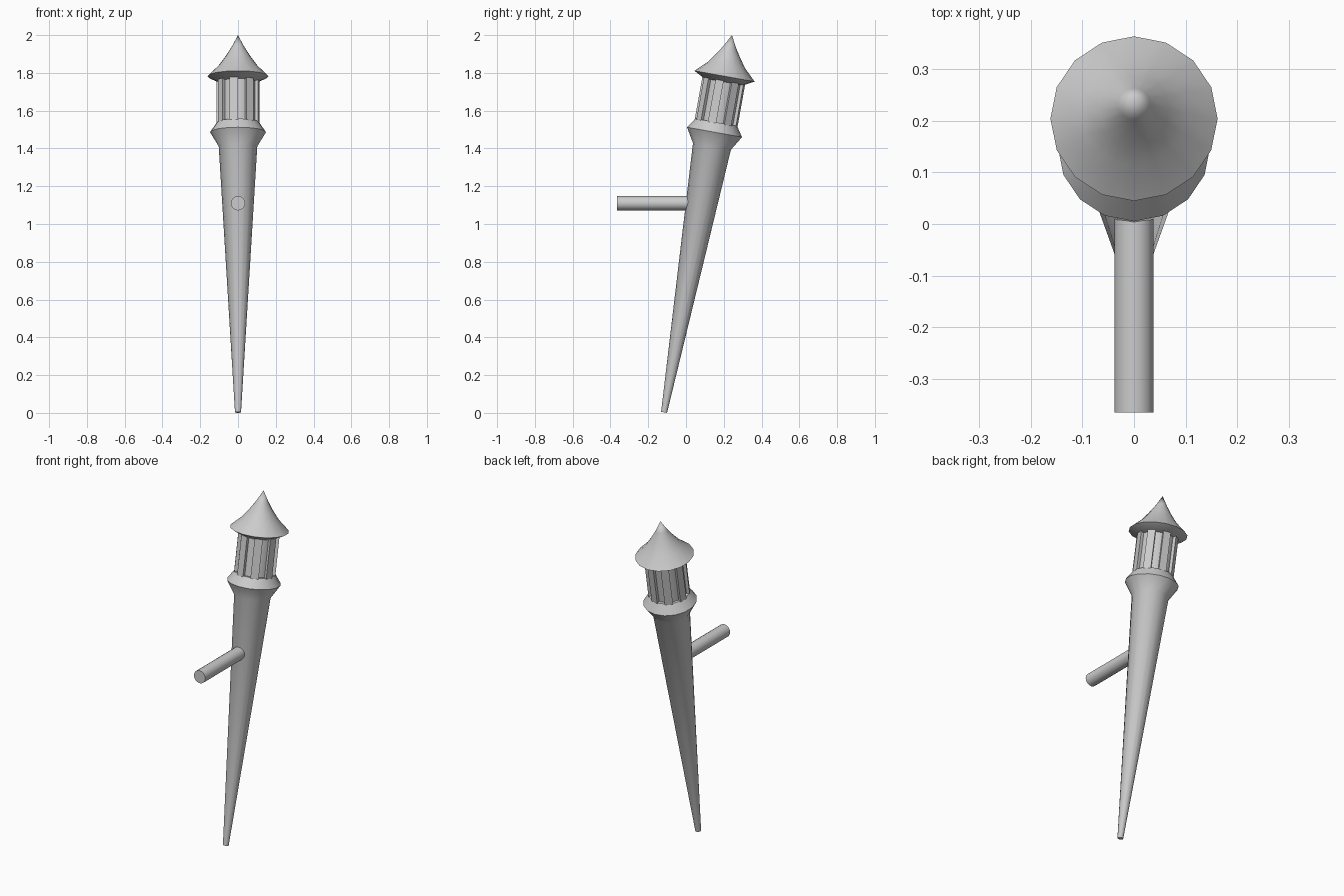
import bpy, math
from mathutils import Matrix

if "Cube" in bpy.data.objects:
    bpy.data.objects.remove(bpy.data.objects["Cube"])

SIDES = 16
# leaning axis of the torch: base point and tilt towards +y
LEAN = Matrix.Translation((0, -0.116, 0.003)) @ Matrix.Rotation(-math.radians(10.2), 4, 'X')


def finish(name, verts, faces, matrix, smooth=True):
    mesh = bpy.data.meshes.new(name)
    mesh.from_pydata(verts, [], faces)
    mesh.transform(matrix)
    mesh.validate()
    mesh.update()
    obj = bpy.data.objects.new(name, mesh)
    bpy.context.collection.objects.link(obj)
    if smooth:
        bpy.ops.object.select_all(action='DESELECT')
        obj.select_set(True)
        bpy.context.view_layer.objects.active = obj
        bpy.ops.object.shade_smooth_by_angle(angle=math.radians(35))
    return obj


def polar(r, i, z):
    a = 2 * math.pi * i / SIDES
    return (r * math.sin(a), -r * math.cos(a), z)


def lathe(name, profile, matrix=LEAN, tip=None):
    """Revolve (radius, height) points, capped at both ends or drawn to a tip."""
    n = SIDES
    verts = [polar(r, i, z) for r, z in profile for i in range(n)]
    faces = [tuple(reversed(range(n)))]
    for k in range(len(profile) - 1):
        for i in range(n):
            j = (i + 1) % n
            faces.append((k*n + i, k*n + j, k*n + n + j, k*n + n + i))
    top = (len(profile) - 1) * n
    if tip is None:
        faces.append(tuple(range(top, top + n)))
    else:
        verts.append((0, 0, tip))
        faces += [(top + i, top + (i + 1) % n, len(verts) - 1) for i in range(n)]
    return finish(name, verts, faces, matrix)


# tapered shaft with flared collar
lathe("shaft", [(0.016, 0), (0.102, 1.43), (0.148, 1.507), (0.112, 1.56)])

# lantern core behind the slats
lathe("lantern_core", [(0.097, 1.55), (0.097, 1.80)])

# eight slats on every second side of the lantern
verts, faces = [], []
for s in range(1, SIDES, 2):
    b = len(verts)
    verts += [polar(r, i, z) for z in (1.55, 1.79)
              for r, i in ((0.092, s), (0.115, s), (0.115, s + 1), (0.092, s + 1))]
    faces += [(b, b+3, b+2, b+1), (b+4, b+5, b+6, b+7)]
    faces += [(b+k, b+(k+1) % 4, b+4+(k+1) % 4, b+4+k) for k in range(4)]
finish("lantern_slats", verts, faces, LEAN, smooth=False)

# pointed roof with concave slope
lathe("roof", [(0.105, 1.778), (0.162, 1.808), (0.103, 1.865),
               (0.066, 1.915), (0.031, 1.97)], tip=2.029)

# horizontal wall peg
PEG = Matrix.Translation((0, -0.365, 1.11)) @ Matrix.Rotation(-math.pi / 2, 4, 'X')
lathe("wall_peg", [(0.038, 0), (0.038, 0.42)], PEG)
